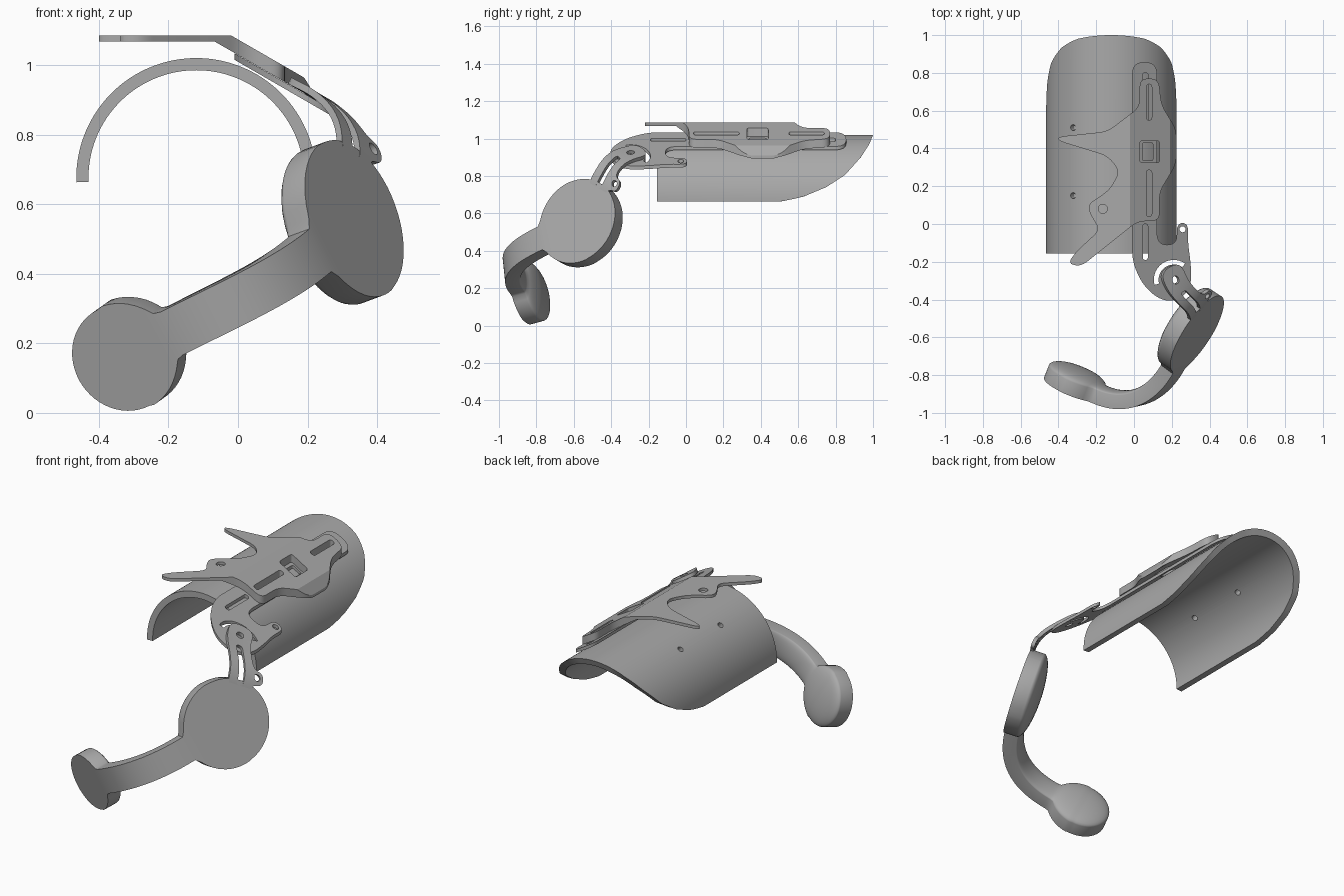
import bpy, bmesh, math
from mathutils import Vector as V
from mathutils.geometry import interpolate_bezier

cube = bpy.data.objects.get("Cube")
if cube:
    bpy.data.objects.remove(cube, do_unlink=True)

grey = bpy.data.materials.new("plain_grey")
grey.use_nodes = True
grey.diffuse_color = (0.4, 0.4, 0.4, 1)
grey.node_tree.nodes["Principled BSDF"].inputs["Base Color"].default_value = (0.4, 0.4, 0.4, 1)


def finish(name, bm, angle=35):
    bmesh.ops.recalc_face_normals(bm, faces=bm.faces)
    mesh = bpy.data.meshes.new(name)
    bm.to_mesh(mesh)
    bm.free()
    mesh.materials.append(grey)
    ob = bpy.data.objects.new(name, mesh)
    bpy.context.collection.objects.link(ob)
    bpy.ops.object.select_all(action='DESELECT')
    ob.select_set(True)
    bpy.context.view_layer.objects.active = ob
    bpy.ops.object.shade_smooth_by_angle(angle=math.radians(angle))
    return ob


def loft(name, rings, angle=35):
    """Skin closed rings and cap both ends."""
    bm = bmesh.new()
    rows = [[bm.verts.new(p) for p in ring] for ring in rings]
    n = len(rows[0])
    for a, b in zip(rows, rows[1:]):
        for i in range(n):
            j = (i + 1) % n
            bm.faces.new((a[i], a[j], b[j], b[i]))
    bm.faces.new(rows[0])
    bm.faces.new(rows[-1])
    return finish(name, bm, angle)


def rounded(points, r):
    """Round every corner of an outline."""
    pts, out = [V(p) for p in points], []
    for i, p in enumerate(pts):
        a, b = pts[i - 1] - p, pts[(i + 1) % len(pts)] - p
        p1 = p + a.normalized() * min(r, a.length * 0.48)
        p2 = p + b.normalized() * min(r, b.length * 0.48)
        for k in range(7):
            t = k / 6
            out.append(p1 * (1 - t) ** 2 + p * 2 * t * (1 - t) + p2 * t * t)
    return out


def circle(x, y, r, n=20):
    return [V((x + r * math.cos(math.tau * i / n), y + r * math.sin(math.tau * i / n))) for i in range(n)]


def box(x0, x1, y0, y1, r):
    return rounded([(x0, y0), (x1, y0), (x1, y1), (x0, y1)], r)


def plate(name, outlines, cuts, place):
    """Fill an outline with holes, cut it at the bend lines and bend it."""
    cu = bpy.data.curves.new(name, 'CURVE')
    cu.dimensions, cu.fill_mode, cu.extrude = '2D', 'BOTH', 0.5
    for pts in outlines:
        s = cu.splines.new('POLY')
        s.points.add(len(pts) - 1)
        s.use_cyclic_u = True
        for q, p in zip(s.points, pts):
            q.co = (p.x, p.y, 0, 1)
    tmp = bpy.data.objects.new("outline", cu)
    bpy.context.collection.objects.link(tmp)
    bpy.context.view_layer.update()
    me = bpy.data.meshes.new_from_object(tmp.evaluated_get(bpy.context.evaluated_depsgraph_get()))
    bpy.data.objects.remove(tmp, do_unlink=True)
    bm = bmesh.new()
    bm.from_mesh(me)
    bpy.data.meshes.remove(me)
    bmesh.ops.remove_doubles(bm, verts=bm.verts, dist=0.0001)
    for c in cuts:
        bmesh.ops.bisect_plane(bm, geom=bm.verts[:] + bm.edges[:] + bm.faces[:],
                               plane_co=(c, 0, 0), plane_no=(1, 0, 0))
    for v in bm.verts:
        v.co = place(v.co.x, v.co.y, v.co.z + 0.5)
    return finish(name, bm, 25)


def lerp_table(table, x):
    for (x0, y0), (x1, y1) in zip(table, table[1:]):
        if x <= x1:
            break
    return y0 + (y1 - y0) * (x - x0) / (x1 - x0)


# Half-round cuff with a swept-back end
end_curve = [(0.66, 0.48), (0.668, 0.54), (0.69, 0.63), (0.74, 0.75), (0.805, 0.85),
             (0.9, 0.935), (0.97, 0.98), (1.02, 1.0)]
rings = []
for i in range(73):
    a = math.radians(-2 + 184 * i / 72)
    ring = []
    for r, back in ((0.345, 0), (0.345, 1), (0.31, 1), (0.31, 0)):
        z = 0.675 + r * math.sin(a)
        ring.append((-0.12 + r * math.cos(a), lerp_table(end_curve, z) if back else -0.155, z))
    rings.append(ring)
cuff = loft("cuff", rings)

# Two small screw holes in the cuff
for y in (0.15, 0.51):
    bpy.ops.mesh.primitive_cylinder_add(vertices=20, radius=0.016, depth=0.3, location=(-0.32, y, 0.95),
                                        rotation=(0, math.radians(-35), 0))
    cutter = bpy.context.object
    cutter.name = "hole_cutter"
    cutter.hide_render = True
    cutter.hide_set(True)
    mod = cuff.modifiers.new("hole", 'BOOLEAN')
    mod.operation, mod.object = 'DIFFERENCE', cutter


def slope_z(x, d):
    """Height of a plane leaning 30 degrees, at distance d."""
    return (d - 0.5 * x) / 0.866


# Bracket: sloping strip with a rounded foot, side finger and slots
pivot = V((0.21, -0.295))
arc = [pivot + V((math.cos(math.radians(a)), math.sin(math.radians(a)))) * r
       for r, angles in ((0.105, range(55, 196, 10)), (0.08, range(195, 54, -10))) for a in angles]
foot = [(-0.01, 0.857), (0.122, 0.857), (0.122, -0.11), (0.228, -0.11), (0.225, 0.005), (0.288, 0.005),
        (0.285, -0.1), (0.3, -0.2), (0.305, -0.32), (0.25, -0.4), (0.15, -0.41), (0.05, -0.33), (-0.01, -0.2)]
plate("bracket", [rounded(foot, 0.065), arc, circle(pivot.x, pivot.y, 0.02), circle(0.257, -0.028, 0.016),
                  box(0.047, 0.073, -0.19, 0.0, 0.013), box(0.045, 0.075, 0.5, 0.8, 0.013),
                  box(0.045, 0.1, 0.335, 0.43, 0.01)], [],
      lambda x, y, d: V((x, y, slope_z(x, 0.874 + 0.016 * d))))

# Cover plate: flat wing with fingers, bent down over the bracket
top_line = [(-0.5, 1.085), (-0.02, 1.085), (0.19, 0.964), (0.24, 0.885)]
wing = [(-0.4, 0.462), (-0.14, 0.49), (0.03, 0.62), (0.03, 0.77), (0.13, 0.77), (0.145, 0.63), (0.225, 0.5),
        (0.225, 0.32), (0.135, 0.17), (0.135, 0.015), (0.02, 0.015), (-0.28, -0.225), (-0.35, -0.21),
        (-0.31, -0.15), (-0.18, -0.03), (-0.22, 0.03), (-0.25, 0.1), (-0.13, 0.18), (-0.075, 0.28),
        (-0.14, 0.36), (-0.4, 0.44)]


def cover_point(x, y, d):
    top = lerp_table(top_line, x)
    low = 1.068 if x < -0.07 else min(1.068, slope_z(x, 0.891), top - 0.016)
    return V((x, y, low + (top - low) * d))


plate("cover_plate", [rounded(wing, 0.045), circle(-0.165, 0.08, 0.024), box(0.066, 0.094, 0.04, 0.285, 0.014),
                      box(0.066, 0.094, 0.55, 0.74, 0.014), box(0.03, 0.135, 0.325, 0.44, 0.015)],
      [-0.068, -0.02, 0.19], cover_point)

# Front arm: one flat-faced band that swells into a round pad at each end
c1, n1, t1, r1 = V((0.335, -0.58, 0.56)), V((0.8, -0.52, 0.3)).normalized(), V((-0.4, -0.83, -0.38)).normalized(), 0.235
c2, n2, t2, r2 = V((-0.33, -0.87, 0.158)), V((-0.35, -0.9, -0.25)).normalized(), V((-0.81, 0.43, -0.41)).normalized(), 0.157
e1, e2 = c1 + t1 * 0.2, c2 - t2 * 0.13
path = [c1 - t1 * r1 * math.cos(math.pi / 2 * i / 14) for i in range(14)]
path += [c1 + t1 * 0.02 * i for i in range(10)]
path += interpolate_bezier(e1, e1 + t1 * 0.25, e2 - t2 * 0.25, e2, 36)
path += [c2 - t2 * 0.13 * (1 - i / 8) for i in range(1, 8)]
path += [c2 + t2 * r2 * math.sin(math.pi / 2 * i / 14) for i in range(15)]
dist = [0]
for a, b in zip(path, path[1:]):
    dist.append(dist[-1] + (b - a).length)
s1, s2 = r1, dist[-1] - r2
bend0, bend1 = s1 + 0.2, s2 - 0.13

rings = []
for i, (p, s) in enumerate(zip(path, dist)):
    t = (path[min(i + 1, len(path) - 1)] - path[max(i - 1, 0)]).normalized()
    n = n1.lerp(n2, min(1, max(0, (s - bend0) / (bend1 - bend0))))
    n = (n - t * n.dot(t)).normalized()
    side = t.cross(n)
    disc = max(r1 * r1 - (s - s1) ** 2, r2 * r2 - (s - s2) ** 2, 0) ** 0.5
    neck = 0.07 if s1 < s < s2 else 0
    w = max(0.004, (disc ** 3 + neck ** 3) ** (1 / 3))
    ring = [p - side * w, p + side * w]
    for k in range(17):
        a = math.pi * k / 16
        ring.append(p + side * w * math.cos(a) - n * (0.075 + 0.25 * w * math.sin(a)))
    rings.append(ring)
loft("front_arm", rings, 40)

# Link: slotted strap curving from the bracket pivot down into the large pad
p0 = V((pivot.x, pivot.y, slope_z(pivot.x, 0.892)))
p1 = c1 + V((0.02, 0.1, 0.19)) - n1 * 0.04
d0, d1 = V((0.4, -0.9, -0.23)).normalized(), V((-0.09, -0.45, -0.85)).normalized()
steps = 24
link_path = interpolate_bezier(p0, p0 + d0 * 0.11, p1 - d1 * 0.11, p1, steps + 1)
length = sum((b - a).length for a, b in zip(link_path, link_path[1:]))


def link_point(u, v, d):
    f = min(1, max(0, u / length))
    i = min(steps - 1, int(f * steps))
    p = link_path[i].lerp(link_path[i + 1], f * steps - i)
    t = d0.lerp(d1, f).normalized()
    n = V((0.5, 0, 0.866)).lerp(n1, f)
    n = (n - t * n.dot(t)).normalized()
    return p + t * (u - f * length) + t.cross(n) * v + n * 0.02 * d


strap = [(-0.075, -0.068), (length - 0.1, -0.068), (length - 0.095, -0.125), (length - 0.025, -0.125),
         (length - 0.015, -0.068), (length + 0.03, -0.068), (length + 0.03, 0.068), (-0.075, 0.068)]
plate("link", [rounded(strap, 0.06), circle(0, 0, 0.02), box(0.07, length + 0.005, -0.018, 0.018, 0.015),
               circle(length - 0.06, -0.09, 0.018)],
      [length * i / 16 for i in range(17)], link_point)
